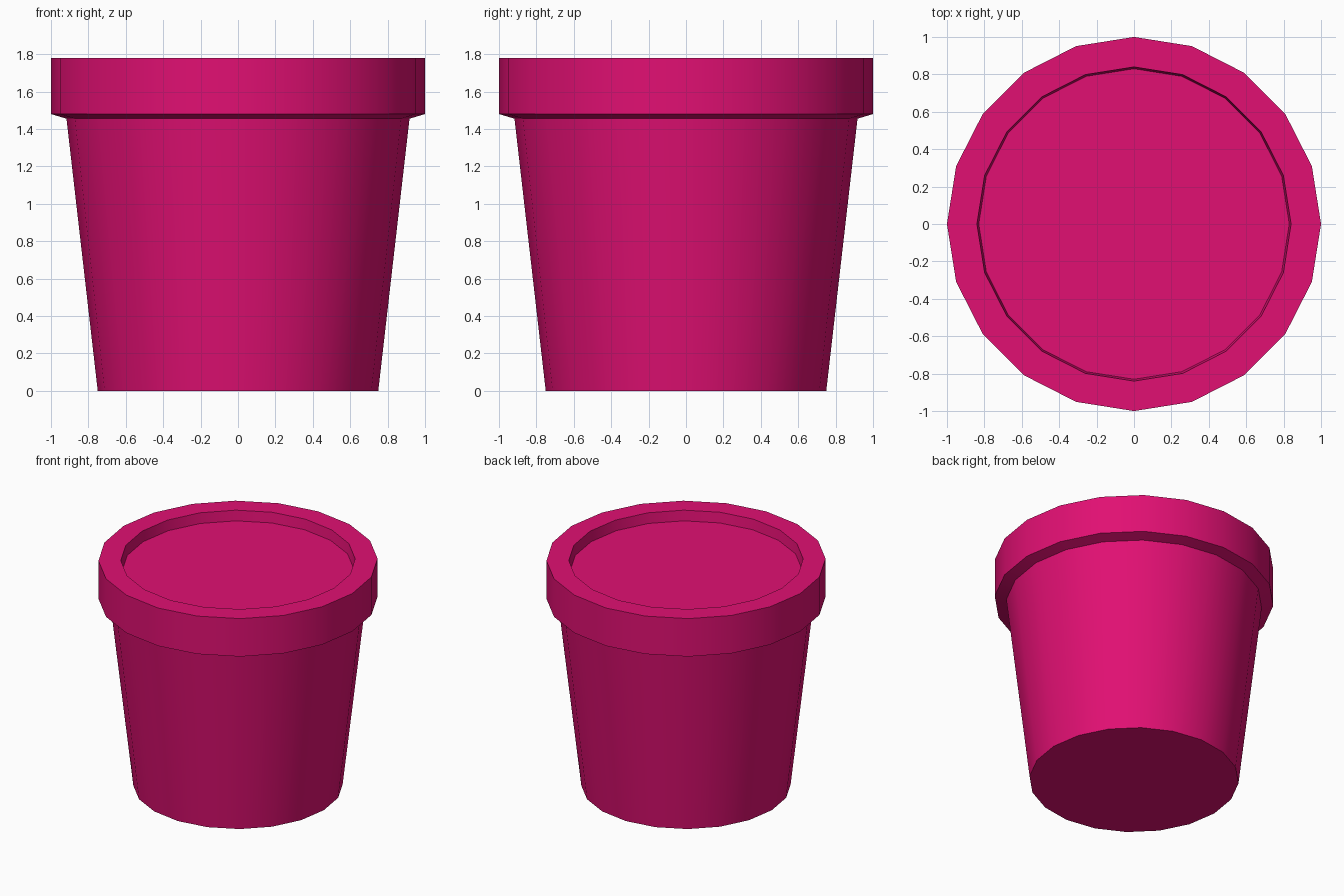
import bpy, bmesh
from math import cos, sin, pi, radians

if "Cube" in bpy.data.objects:
    bpy.data.objects.remove(bpy.data.objects["Cube"])

SIDES = 20

mat = bpy.data.materials.new("pink")
mat.diffuse_color = (0.75, 0.005, 0.17, 1)
mat.use_nodes = True
mat.node_tree.nodes["Principled BSDF"].inputs["Base Color"].default_value = mat.diffuse_color


def lathe(name, profile):
    """Revolve (radius, z) points and cap both ends of the profile."""
    bm = bmesh.new()
    rings = [[bm.verts.new((r * cos(2 * pi * i / SIDES), r * sin(2 * pi * i / SIDES), z))
              for i in range(SIDES)] for r, z in profile]
    for low, high in zip(rings, rings[1:]):
        for i in range(SIDES):
            j = (i + 1) % SIDES
            bm.faces.new((low[i], low[j], high[j], high[i]))
    bm.faces.new(rings[0][::-1])
    bm.faces.new(rings[-1])
    mesh = bpy.data.meshes.new(name)
    bm.to_mesh(mesh)
    bm.free()
    mesh.materials.append(mat)
    obj = bpy.data.objects.new(name, mesh)
    bpy.context.collection.objects.link(obj)
    bpy.ops.object.select_all(action='DESELECT')
    obj.select_set(True)
    bpy.context.view_layer.objects.active = obj
    bpy.ops.object.shade_smooth_by_angle(angle=radians(30))
    return obj


# Tapered pot: base, wall, sloped underside of rim, rim, inner wall, recessed fill
lathe("flower_pot", [(0.75, 0), (0.917, 1.455), (1.0, 1.48), (1.0, 1.78),
                     (0.84, 1.78), (0.83, 1.70)])
